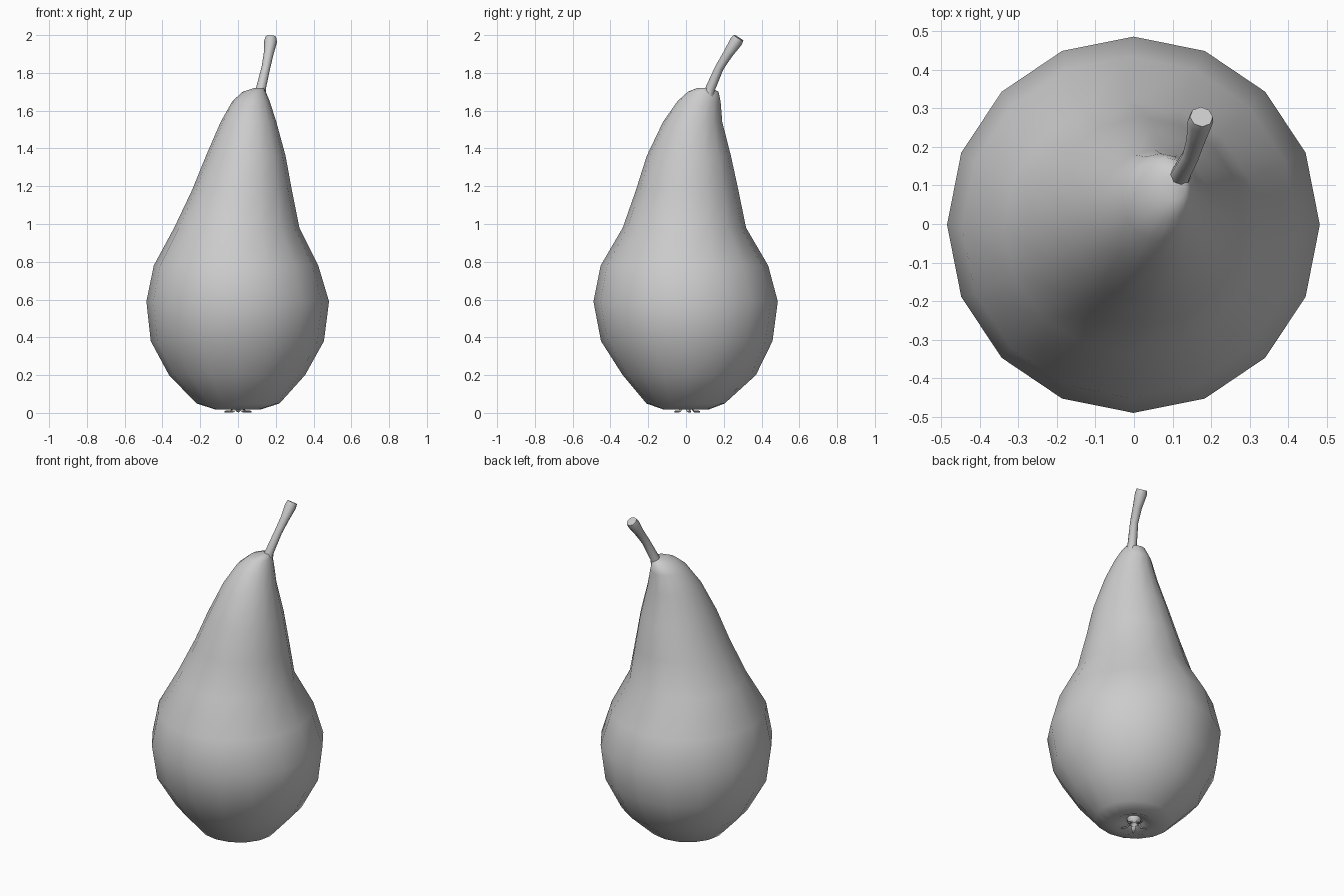
import bpy, bmesh, math
from mathutils import Vector

if "Cube" in bpy.data.objects:
    bpy.data.objects.remove(bpy.data.objects["Cube"])


def make_object(name, bm, angle=80):
    bmesh.ops.recalc_face_normals(bm, faces=bm.faces[:])
    mesh = bpy.data.meshes.new(name)
    bm.to_mesh(mesh)
    bm.free()
    obj = bpy.data.objects.new(name, mesh)
    bpy.context.collection.objects.link(obj)
    bpy.ops.object.select_all(action='DESELECT')
    obj.select_set(True)
    bpy.context.view_layer.objects.active = obj
    bpy.ops.object.shade_smooth_by_angle(angle=math.radians(angle))
    return obj


def skin_rings(bm, rings, cap_start=True, cap_end=True):
    loops = [[bm.verts.new(p) for p in ring] for ring in rings]
    n = len(loops[0])
    for a, b in zip(loops, loops[1:]):
        for i in range(n):
            j = (i + 1) % n
            bm.faces.new((a[i], a[j], b[j], b[i]))
    if cap_start:
        bm.faces.new(loops[0])
    if cap_end:
        bm.faces.new(loops[-1])


def ellipse(cx, cy, z, rx, ry, n, phase=0.0):
    return [Vector((cx + rx * math.cos(phase + math.tau * i / n),
                    cy + ry * math.sin(phase + math.tau * i / n), z))
            for i in range(n)]


# Pear body: z, x min, x max, y min, y max of every cross-section
sections = [
    (0.060, -0.03, 0.03, -0.03, 0.03),
    (0.045, -0.06, 0.06, -0.06, 0.06),
    (0.018, -0.12, 0.12, -0.12, 0.12),
    (0.050, -0.22, 0.22, -0.21, 0.205),
    (0.200, -0.365, 0.355, -0.335, 0.37),
    (0.380, -0.462, 0.455, -0.45, 0.458),
    (0.590, -0.485, 0.482, -0.49, 0.486),
    (0.780, -0.446, 0.425, -0.452, 0.435),
    (0.980, -0.338, 0.325, -0.335, 0.318),
    (1.180, -0.243, 0.285, -0.265, 0.277),
    (1.360, -0.170, 0.252, -0.208, 0.238),
    (1.540, -0.092, 0.203, -0.122, 0.192),
    (1.650, -0.030, 0.168, -0.045, 0.183),
    (1.700, 0.025, 0.147, 0.010, 0.172),
    (1.720, 0.085, 0.135, 0.060, 0.130),
]
bm = bmesh.new()
skin_rings(bm, [ellipse((a + b) / 2, (c + d) / 2, z, (b - a) / 2, (d - c) / 2, 16)
                for z, a, b, c, d in sections])
make_object("pear_body", bm)

# Stem: x, y, z, radius along a leaning, slightly bent path
path = [
    (0.115, 0.115, 1.66, 0.034),
    (0.122, 0.130, 1.72, 0.026),
    (0.148, 0.178, 1.83, 0.023),
    (0.162, 0.222, 1.90, 0.026),
    (0.172, 0.265, 1.965, 0.034),
    (0.175, 0.278, 1.986, 0.030),
]
pts = [Vector(p[:3]) for p in path]
rings = []
for i, p in enumerate(pts):
    tangent = (pts[min(i + 1, len(pts) - 1)] - pts[max(i - 1, 0)]).normalized()
    u = Vector((0, 1, 0)).cross(tangent).normalized()
    v = tangent.cross(u)
    rings.append([p + path[i][3] * (u * math.cos(t) + v * math.sin(t))
                  for t in (math.tau * k / 8 for k in range(8))])
bm = bmesh.new()
skin_rings(bm, rings)
make_object("stem", bm, 50)

# Dried blossom end: small raised collar with five curled sepals
bm = bmesh.new()
skin_rings(bm, [ellipse(0, 0, z, r, r, 10) for z, r in
                [(0.06, 0.040), (0.025, 0.034), (0.018, 0.022), (0.04, 0.012)]])
make_object("blossom_collar", bm)

bm = bmesh.new()
for k in range(5):
    a = math.tau * k / 5 + 0.3
    out = Vector((math.cos(a), math.sin(a), 0))
    side = Vector((-out.y, out.x, 0))
    stations = [(0.025, 0.030, 0.014), (0.042, 0.008, 0.011), (0.075, 0.006, 0.003)]
    rings = []
    for r, z, w in stations:
        c = out * r + Vector((0, 0, z))
        up = Vector((0, 0, 0.005))
        rings.append([c - side * w, c - up, c + side * w, c + up])
    skin_rings(bm, rings)
make_object("blossom_sepals", bm)
